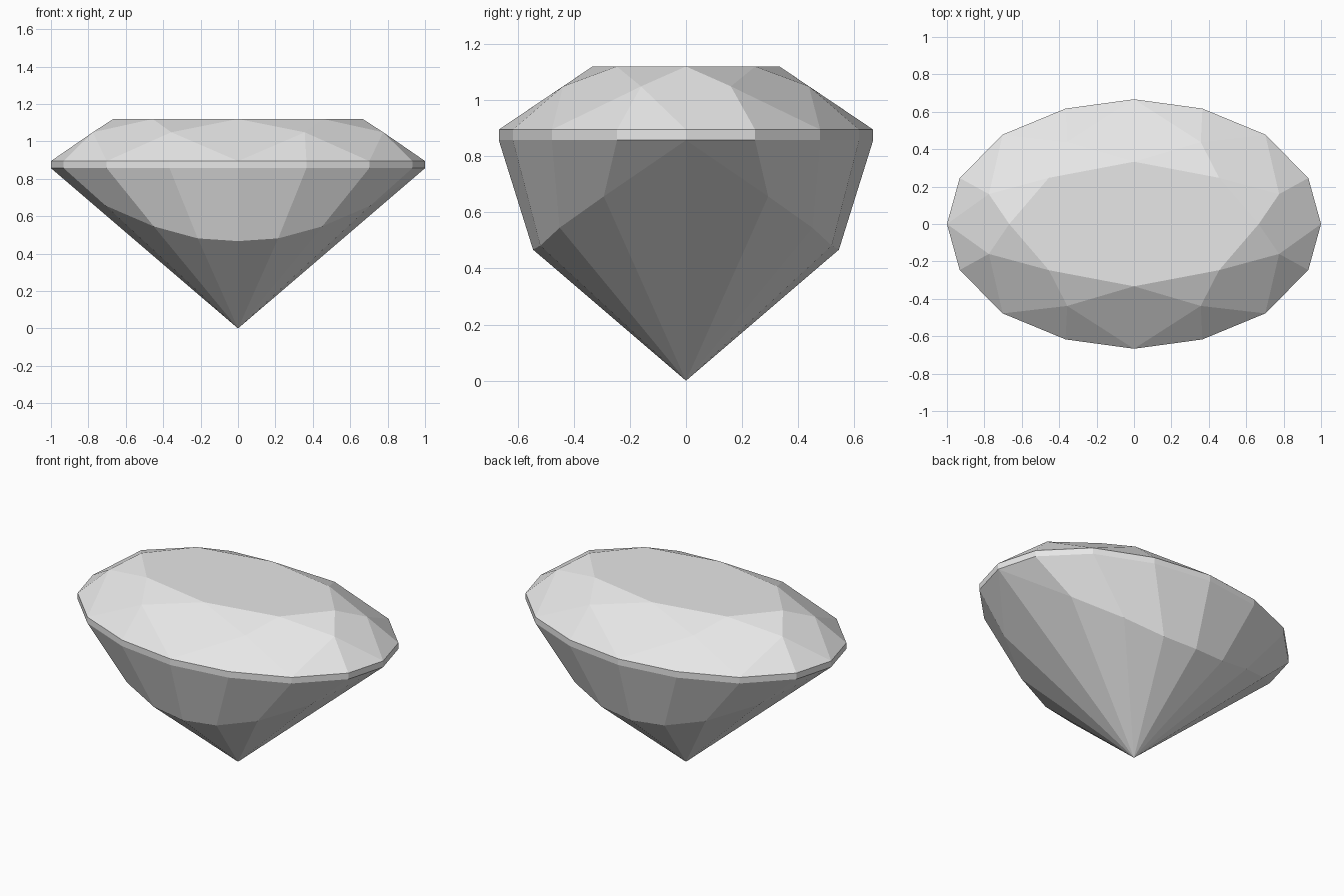
import bpy
import bmesh
from math import atan2, hypot, tau

default = bpy.data.objects.get("Cube")
if default:
    bpy.data.objects.remove(default, do_unlink=True)

# Heights of the gem
GIRDLE_LOW, GIRDLE_HIGH, MID_Z, TABLE_Z = 0.857, 0.895, 1.049, 1.12
CONE_SLOPE = 0.857

# One quarter of each outline, from +x round to +y
GIRDLE = [(1, 0), (0.932, 0.246), (0.702, 0.478), (0.366, 0.617), (0, 0.667)]
TABLE = [(0.667, 0), (0.455, 0.247), (0, 0.333)]
CROWN_MIDS = [(0.776, 0.16), (0.357, 0.438)]
CULET_CONE = [(1, 0), (0.708, 0.293), (0.45, 0.45), (0.215, 0.519), (0, 0.545)]


def mirrored_ring(bm, quarter, height):
    """Mirror a quarter outline into a full ring of vertices, in order."""
    points = {(x * sx, y * sy) for x, y in quarter for sx in (1, -1) for sy in (1, -1)}
    ordered = sorted(points, key=lambda p: atan2(p[1], p[0]) % tau)
    return [bm.verts.new((x, y, height(x, y))) for x, y in ordered]


def flat(z):
    return lambda x, y: z


bm = bmesh.new()
girdle_low = mirrored_ring(bm, GIRDLE, flat(GIRDLE_LOW))
girdle_high = mirrored_ring(bm, GIRDLE, flat(GIRDLE_HIGH))
mids = mirrored_ring(bm, CROWN_MIDS, flat(MID_Z))
table = mirrored_ring(bm, TABLE, flat(TABLE_Z))
cone = mirrored_ring(bm, CULET_CONE, lambda x, y: CONE_SLOPE * hypot(x, y))
culet = bm.verts.new((0, 0, 0))

# Table, with star, kite and upper girdle facets around it
bm.faces.new(table)
for i in range(8):
    j = (i + 1) % 8
    main, half, following = (girdle_high[(2 * i + k) % 16] for k in range(3))
    bm.faces.new((table[i], mids[i], table[j]))
    bm.faces.new((table[i], mids[i - 1], main, mids[i]))
    bm.faces.new((mids[i], main, half))
    bm.faces.new((mids[i], half, following))

# Girdle band, steep pavilion facets and the pointed cone
for i in range(16):
    j = (i + 1) % 16
    bm.faces.new((girdle_low[i], girdle_low[j], girdle_high[j], girdle_high[i]))
    bm.faces.new((cone[i], cone[j], girdle_low[j], girdle_low[i]))
    bm.faces.new((culet, cone[j], cone[i]))

# Weld the cone to the girdle at the two long ends
bmesh.ops.remove_doubles(bm, verts=bm.verts, dist=0.001)
bmesh.ops.recalc_face_normals(bm, faces=bm.faces)

mesh = bpy.data.meshes.new("oval_gemstone")
bm.to_mesh(mesh)
bm.free()
gem = bpy.data.objects.new("oval_gemstone", mesh)
bpy.context.collection.objects.link(gem)

# Plain pale grey surface
grey = (0.8, 0.8, 0.8, 1)
material = bpy.data.materials.new("pale_grey")
material.use_nodes = True
material.diffuse_color = grey
for node in material.node_tree.nodes:
    if node.type == "BSDF_PRINCIPLED":
        node.inputs["Base Color"].default_value = grey
mesh.materials.append(material)
